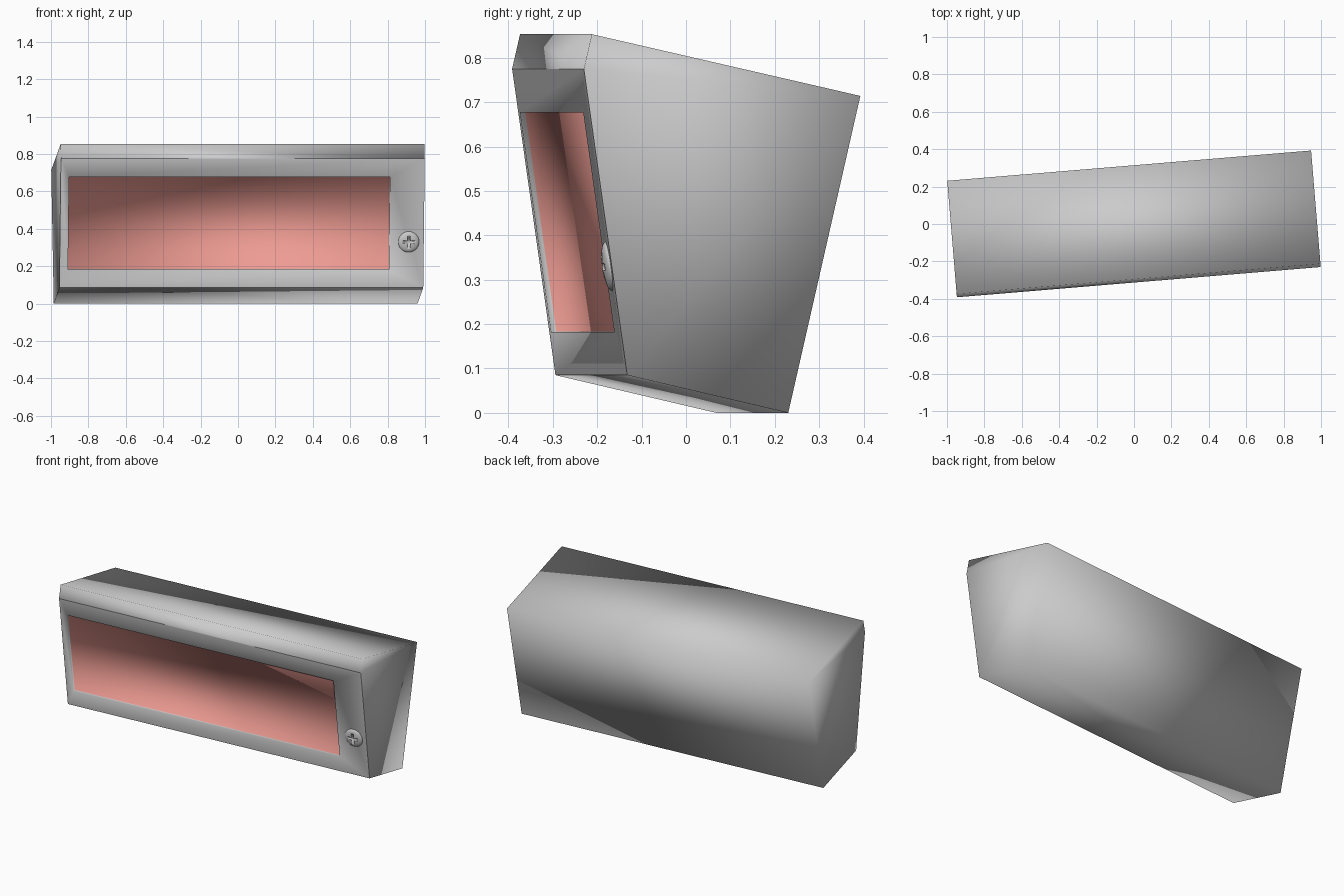
import bpy, bmesh, math
from mathutils import Matrix, Vector

if "Cube" in bpy.data.objects:
    bpy.data.objects.remove(bpy.data.objects["Cube"])

YAW = math.radians(4.75)
HALF = 0.976                      # half width of the housing
DEPTH = 0.012                     # depth of the red recess
# side profile (y, z): front bottom, front top, top lip, back top, back bottom
PROFILE = [(-0.214, 0.085), (-0.312, 0.775), (-0.294, 0.853), (0.313, 0.714), (0.150, 0.0)]

red = bpy.data.materials.new("red_panel")
red.diffuse_color = (0.85, 0.33, 0.29, 1)
red.use_nodes = True
red.node_tree.nodes["Principled BSDF"].inputs["Base Color"].default_value = red.diffuse_color
grey = bpy.data.materials.new("grey_frame")
grey.diffuse_color = (0.6, 0.6, 0.6, 1)
grey.use_nodes = True
grey.node_tree.nodes["Principled BSDF"].inputs["Base Color"].default_value = grey.diffuse_color

low, high = (Vector((0, *p)) for p in PROFILE[:2])
up = (high - low).normalized()
normal = Vector((1, 0, 0)).cross(up).normalized()   # points out of the front


def on_front(x, z, out=0.0):
    p = low.lerp(high, (z - low.z) / (high.z - low.z)) + normal * out
    return Vector((x, p.y, p.z))


def make_object(name, bm, matrix=Matrix(), materials=(), recalc=True):
    if recalc:
        bmesh.ops.recalc_face_normals(bm, faces=bm.faces)
    for f in bm.faces:
        f.smooth = True
    mesh = bpy.data.meshes.new(name)
    bm.to_mesh(mesh)
    bm.free()
    for m in materials:
        mesh.materials.append(m)
    obj = bpy.data.objects.new(name, mesh)
    bpy.context.collection.objects.link(obj)
    obj.matrix_world = Matrix.Rotation(YAW, 4, 'Z') @ matrix
    return obj


# housing: extruded side profile, open at the front where the frame sits
bm = bmesh.new()
left = [bm.verts.new((-HALF, y, z)) for y, z in PROFILE]
right = [bm.verts.new((HALF, y, z)) for y, z in PROFILE]
bm.faces.new(left)
bm.faces.new(right[::-1])
for i in range(1, 5):
    j = (i + 1) % 5
    bm.faces.new((left[j], left[i], right[i], right[j]))
make_object("housing", bm)

# front frame with a shallow recess holding the red panel (faces wound outward)
bm = bmesh.new()
border = [(-HALF, 0.085), (HALF, 0.085), (HALF, 0.775), (-HALF, 0.775)]
corners = [(-0.931, 0.182), (0.791, 0.182), (0.791, 0.677), (-0.931, 0.677)]
outer = [bm.verts.new(on_front(x, z)) for x, z in border]
rim = [bm.verts.new(on_front(x, z)) for x, z in corners]
deep = [bm.verts.new(on_front(x, z, -DEPTH)) for x, z in corners]
for i in range(4):
    j = (i + 1) % 4
    bm.faces.new((outer[i], outer[j], rim[j], rim[i]))
    bm.faces.new((rim[i], rim[j], deep[j], deep[i]))
bm.faces.new(deep).material_index = 1
make_object("front_frame", bm, materials=(grey, red), recalc=False)

# screw frame: local z points out of the front face
frame = Matrix((Vector((1, 0, 0)), up, normal)).transposed().to_4x4()
frame.translation = on_front(0.895, 0.33)

# screw head: low dome spun from a short profile
bm = bmesh.new()
R, H = 0.056, 0.015
arc = [(R, -0.008)] + [(R * math.cos(a), H * math.sin(a))
                       for a in (math.radians(15 * k) for k in range(6))]
arc.append((0, H))
verts = [bm.verts.new((r, 0, h)) for r, h in arc] + [bm.verts.new((0, 0, -0.008))]
edges = [bm.edges.new(pair) for pair in zip(verts, verts[1:])]
bmesh.ops.spin(bm, geom=verts + edges, cent=(0, 0, 0), axis=(0, 0, 1),
               angle=math.tau, steps=32)
bmesh.ops.remove_doubles(bm, verts=bm.verts, dist=1e-4)
screw = make_object("screw_head", bm, frame, (grey,))

# cross slot cut into the screw head
for k in range(2):
    bm = bmesh.new()
    bmesh.ops.create_cube(bm, size=1, matrix=Matrix.Rotation(k * math.pi / 2, 4, 'Z')
                          @ Matrix.Translation((0, 0, 0.016))
                          @ Matrix.Diagonal((0.014, 0.06, 0.02, 1)))
    cutter = make_object("slot_cutter", bm, frame)
    cutter.hide_render = True
    cutter.display_type = 'WIRE'
    mod = screw.modifiers.new("slot", 'BOOLEAN')
    mod.operation = 'DIFFERENCE'
    mod.solver = 'EXACT'
    mod.object = cutter
